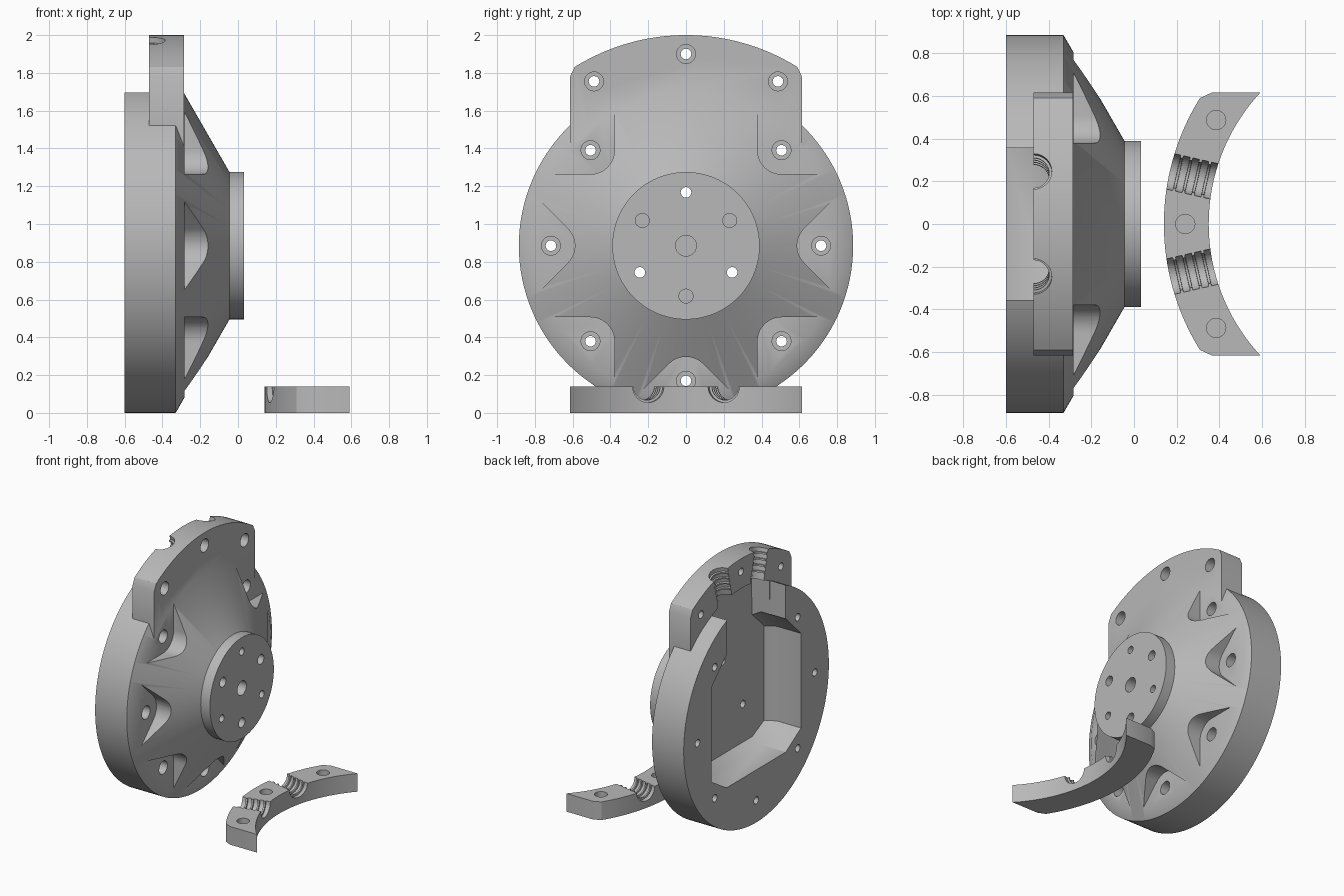
import bpy, bmesh, math
from mathutils import Matrix

if "Cube" in bpy.data.objects:
    bpy.data.objects.remove(bpy.data.objects["Cube"])

AXIS_Z = 0.885        # height of the wheel axis
R_OUT, R_IN = 1.115, 0.905   # clamp outer and inner radius
SPLIT = -0.47         # plane between flange and clamp

grey = bpy.data.materials.new("plain_grey")
grey.diffuse_color = (0.48, 0.48, 0.48, 1)
grey.use_nodes = True
grey.node_tree.nodes["Principled BSDF"].inputs["Base Color"].default_value = grey.diffuse_color


def make(name, rings):
    """Skin a stack of equal-length vertex rings and cap both ends."""
    bm = bmesh.new()
    vs = [[bm.verts.new(p) for p in ring] for ring in rings]
    n = len(vs[0])
    for a, b in zip(vs, vs[1:]):
        for i in range(n):
            j = (i + 1) % n
            bm.faces.new((a[i], a[j], b[j], b[i]))
    bm.faces.new(vs[0][::-1])
    bm.faces.new(vs[-1])
    bmesh.ops.recalc_face_normals(bm, faces=bm.faces)
    me = bpy.data.meshes.new(name)
    bm.to_mesh(me)
    bm.free()
    me.materials.append(grey)
    ob = bpy.data.objects.new(name, me)
    bpy.context.collection.objects.link(ob)
    return ob


def lathe(name, profile, seg=32, y=0, z=0):
    """Turn (x, radius) points about an axis parallel to x."""
    ang = [2 * math.pi * i / seg for i in range(seg)]
    return make(name, [[(x, y + r * math.cos(a), z + r * math.sin(a)) for a in ang]
                       for x, r in profile])


def prism(name, pts, x0, x1):
    """Extrude a (y, z) outline along x."""
    return make(name, [[(x, y, z) for y, z in pts] for x in (x0, x1)])


def boolean(ob, tool, op='DIFFERENCE'):
    m = ob.modifiers.new("bool", 'BOOLEAN')
    m.operation, m.solver, m.object = op, 'EXACT', tool
    bpy.context.view_layer.objects.active = ob
    bpy.ops.object.modifier_apply(modifier=m.name)
    bpy.data.objects.remove(tool)


def arc(r, a0, a1, n):
    """Arc points, angle measured from +z towards +y."""
    return [(r * math.sin(a0 + (a1 - a0) * i / n), r * math.cos(a0 + (a1 - a0) * i / n))
            for i in range(n + 1)]


def cut_cable_grooves(ob, x):
    """Two ribbed radial half-round cable grooves centred on plane x."""
    for s in (-1, 1):
        prof = [(0.86, 0.085)]
        for r in (0.94, 0.985, 1.03, 1.075):
            prof += [(r - 0.007, 0.085), (r - 0.006, 0.072),
                     (r + 0.006, 0.072), (r + 0.007, 0.085)]
        prof.append((1.2, 0.085))
        tool = lathe("groove_cutter", prof)
        tool.data.transform(Matrix.Translation((x, 0, 0))
                            @ Matrix.Rotation(-s * math.radians(12.8), 4, 'X')
                            @ Matrix.Rotation(-math.pi / 2, 4, 'Y'))
        boolean(ob, tool)


def finish(ob):
    bpy.ops.object.select_all(action='DESELECT')
    ob.select_set(True)
    bpy.context.view_layer.objects.active = ob
    bpy.ops.object.shade_smooth_by_angle(angle=math.radians(30))


# Conical wheel housing with round hub
body = lathe("housing", [(-0.6, 0.885), (-0.33, 0.885), (-0.045, 0.39), (0.033, 0.39)], 160)

# Flange that carries the cable clamp
tip = math.asin(0.59 / R_OUT)
top_arc = [(-0.615, 0.892)] + arc(R_OUT, -tip, tip, 32) + [(0.615, 0.892)]
flange = prism("flange", [(-0.615, 0.515)] + top_arc + [(0.615, 0.515)], SPLIT, -0.285)
boolean(body, flange, 'UNION')


# Rear cavity with bevelled floor
def cavity_outline(d):
    half = [(0.36, -0.48 + d), (0.545 - d, -0.365), (0.545 - d, 0.365), (0.36, 0.55 - d)]
    return half + [(-y, z) for y, z in reversed(half)]


boolean(body, make("cavity_cutter", [[(x, y, z) for y, z in cavity_outline(d)]
                                     for x, d in ((-0.7, 0), (-0.394, 0), (-0.315, 0.045))]))

# Notch from the cavity up to the clamp
a = math.asin(0.355 / R_IN)
boolean(body, prism("notch_cutter", [(-0.355, 0.4)] + arc(R_IN - 0.02, -a, a, 16)
                    + [(0.355, 0.4)], -0.7, -0.316))
boolean(body, prism("notch_rear_cutter", [(-0.355, 0.4), (-0.355, 1.2), (0.355, 1.2),
                                          (0.355, 0.4)], -0.7, SPLIT))

# Rounded V pockets and bolt holes around the cone
BOLT = [(-0.7, 0.028), (-0.36, 0.028), (-0.36, 0.05), (0.1, 0.05)]
for k in range(8):
    if k == 2:
        continue
    t = math.radians(45 * k)
    pts = [(0.715 + 0.127 * math.cos(math.radians(b)), 0.127 * math.sin(math.radians(b)))
           for b in range(135, 226, 9)]
    (u0, v0), (u1, v1) = pts[0], pts[-1]
    pts = [(u0 + 0.5, v0 + 0.5)] + pts + [(u1 + 0.5, v1 - 0.5)]
    pts = [(u * math.cos(t) - v * math.sin(t), u * math.sin(t) + v * math.cos(t))
           for u, v in pts]
    boolean(body, prism("pocket_cutter", pts, -0.284, 0.2))
    boolean(body, lathe("bolt_cutter", BOLT, 32,
                        0.715 * math.cos(t), 0.715 * math.sin(t)))

# Flange bolt holes
CLAMP_HOLES = [(0, 1.015), (0.487, 0.87), (-0.487, 0.87)]
for y, z in CLAMP_HOLES:
    boolean(body, lathe("flange_bolt_cutter", BOLT, 32, y, z))

# Hub holes: three through, three blind, one blind centre
for k in range(6):
    t = math.radians(30 + 60 * k)
    through = k % 2 == 1
    rad, r, x0 = (0.282, 0.028, -0.5) if through else (0.267, 0.037, -0.1)
    boolean(body, lathe("hub_hole_cutter", [(x0, r), (0.2, r)], 32,
                        rad * math.cos(t), rad * math.sin(t)))
boolean(body, lathe("centre_hole_cutter", [(-0.15, 0.055), (0.2, 0.055)]))

cut_cable_grooves(body, SPLIT)
body.data.transform(Matrix.Translation((0, 0, AXIS_Z)))
finish(body)

# Loose curved clamp bar lying on the ground
b = math.asin(0.615 / R_IN)
clamp = prism("cable_clamp", top_arc + arc(R_IN, b, -b, 32), 0, 0.14)
for y, z in CLAMP_HOLES:
    boolean(clamp, lathe("clamp_hole_cutter", [(0.04, 0.045), (0.3, 0.045)], 32, y, z))
cut_cable_grooves(clamp, 0.14)
clamp.data.transform(Matrix.Translation((1.255, 0, 0)) @ Matrix.Rotation(-math.pi / 2, 4, 'Y'))
finish(clamp)
